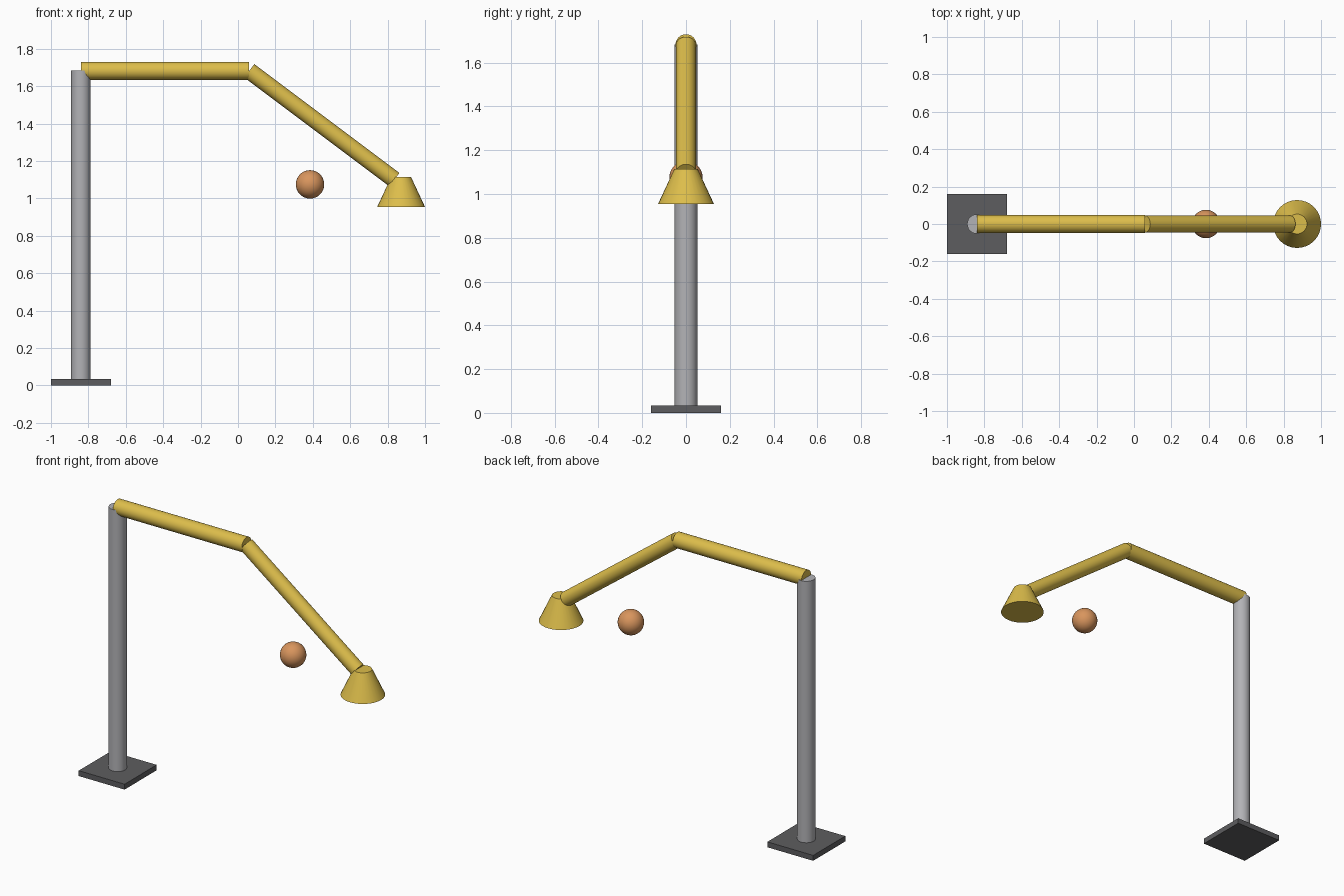
import bpy
from mathutils import Vector

if "Cube" in bpy.data.objects:
    bpy.data.objects.remove(bpy.data.objects["Cube"])


def material(name, rgb):
    m = bpy.data.materials.new(name)
    m.diffuse_color = (*rgb, 1)
    m.use_nodes = True
    m.node_tree.nodes["Principled BSDF"].inputs["Base Color"].default_value = m.diffuse_color
    return m


YELLOW = material("yellow paint", (0.72, 0.51, 0.07))
STEEL = material("grey steel", (0.45, 0.45, 0.47))
DARK = material("dark grey", (0.11, 0.11, 0.115))
ORANGE = material("orange", (0.69, 0.30, 0.11))


def finish(name, mat, smooth=True):
    ob = bpy.context.object
    ob.name = name
    ob.data.materials.append(mat)
    if smooth:
        bpy.ops.object.shade_smooth_by_angle()
    return ob


def tube(name, start, end, r1, r2, mat):
    """Closed round tube or cone running from start to end."""
    a, b = Vector(start), Vector(end)
    d = b - a
    rot = d.to_track_quat('Z', 'Y').to_euler()
    bpy.ops.mesh.primitive_cone_add(vertices=32, radius1=r1, radius2=r2,
                                    depth=d.length, location=(a + b) / 2,
                                    rotation=rot)
    return finish(name, mat)


POST_X = -0.84
SHOULDER = (POST_X, 0, 1.682)
ELBOW = (0.06, 0, 1.682)
WRIST = (0.836, 0, 1.10)

# Square base plate
bpy.ops.mesh.primitive_cube_add(size=1, location=(POST_X, 0, 0.017))
bpy.context.object.scale = (0.32, 0.32, 0.034)
bpy.ops.object.transform_apply(location=False, rotation=False, scale=True)
finish("base_plate", DARK, smooth=False)

# Upright post
tube("post", (POST_X, 0, 0.005), (POST_X, 0, 1.684), 0.052, 0.052, STEEL)

# Level arm and sloping arm
tube("upper_arm", SHOULDER, ELBOW, 0.048, 0.048, YELLOW)
tube("lower_arm", ELBOW, WRIST, 0.045, 0.045, YELLOW)

# Closed conical head
tube("cone_head", (0.872, 0, 0.954), (0.872, 0, 1.115), 0.128, 0.053, YELLOW)

# Floating ball
bpy.ops.mesh.primitive_uv_sphere_add(segments=32, ring_count=16, radius=0.076,
                                     location=(0.385, 0, 1.075))
finish("ball", ORANGE)
